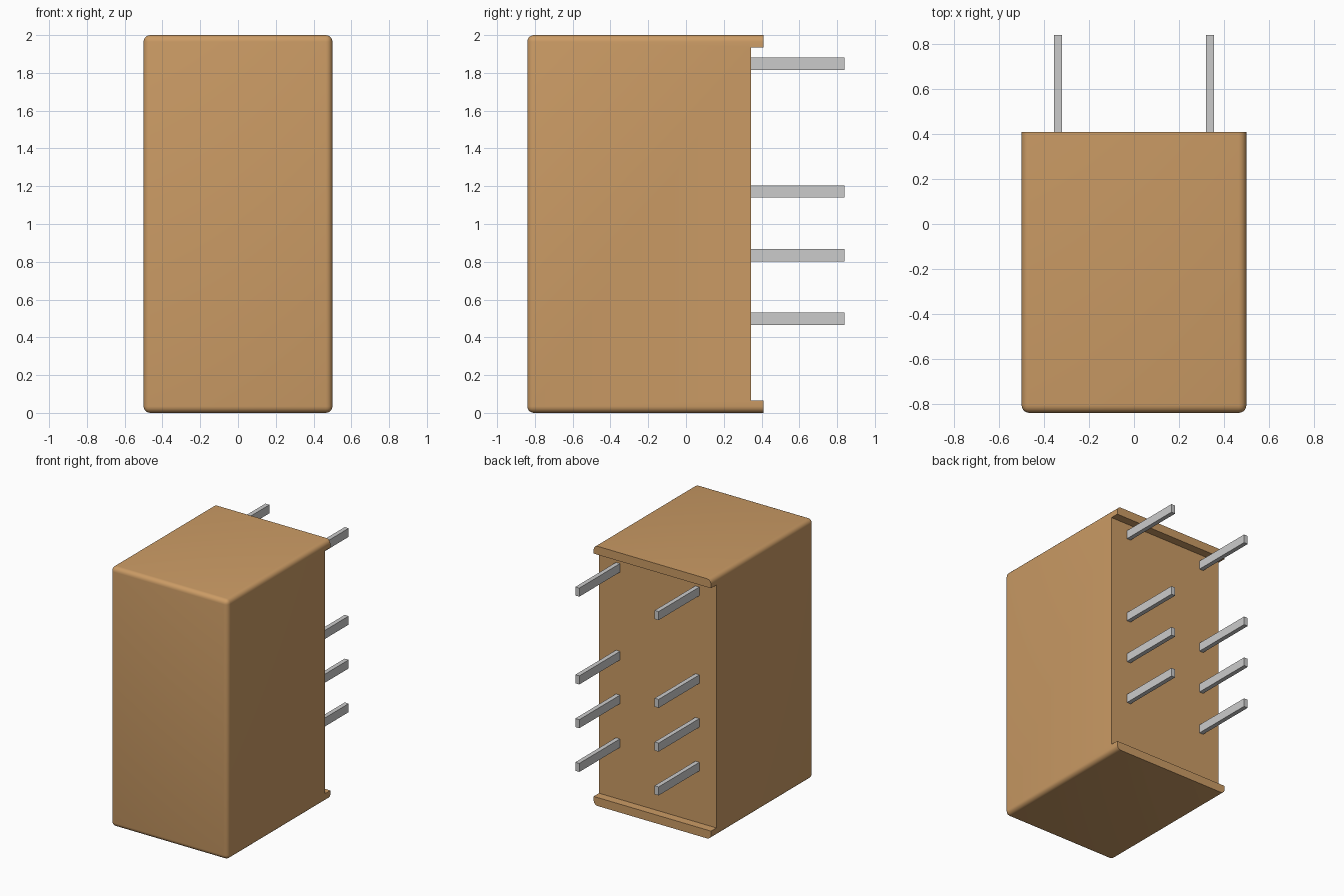
import bpy, bmesh
from mathutils import Vector

if "Cube" in bpy.data.objects:
    bpy.data.objects.remove(bpy.data.objects["Cube"])


def box(name, lo, hi, color=None):
    """Axis-aligned box between two corners."""
    lo, hi = Vector(lo), Vector(hi)
    bm = bmesh.new()
    bmesh.ops.create_cube(bm, size=1)
    for v in bm.verts:
        v.co = Vector([(v.co[i] + 0.5) * (hi[i] - lo[i]) + lo[i] for i in range(3)])
    mesh = bpy.data.meshes.new(name)
    bm.to_mesh(mesh)
    bm.free()
    ob = bpy.data.objects.new(name, mesh)
    bpy.context.collection.objects.link(ob)
    if color:
        mat = bpy.data.materials.new(name + "_color")
        mat.diffuse_color = color
        mat.use_nodes = True
        mat.node_tree.nodes["Principled BSDF"].inputs["Base Color"].default_value = mat.diffuse_color
        mesh.materials.append(mat)
    return ob


BACK, LIP, END = 0.345, 0.41, 0.84

# Housing: rounded everywhere except around the open back rim
body = box("housing", (-0.5, -END, 0), (0.5, LIP, 2), (0.60, 0.33, 0.13, 1))
bm = bmesh.new()
bm.from_mesh(body.data)
edges = [e for e in bm.edges if min(v.co.y for v in e.verts) < 0]
bmesh.ops.bevel(bm, geom=edges, offset=0.035, offset_type='OFFSET', segments=5,
                profile=0.5, affect='EDGES', clamp_overlap=True)
bm.to_mesh(body.data)
bm.free()

# Recess across the back, leaving a lip at the top and bottom
cutter = box("recess_cutter", (-0.7, BACK, 0.065), (0.7, 0.7, 1.935))
cutter.hide_render = True
mod = body.modifiers.new("recess", 'BOOLEAN')
mod.operation, mod.solver, mod.object = 'DIFFERENCE', 'EXACT', cutter
bpy.context.view_layer.objects.active = body
body.select_set(True)
bpy.ops.object.modifier_apply(modifier=mod.name)
bpy.data.objects.remove(cutter)
bpy.ops.object.shade_smooth_by_angle()

# Two columns of flat contact pins
for side, sx in (("left", -1), ("right", 1)):
    for n, z in enumerate((0.498, 0.835, 1.172, 1.848), 1):
        x = sx * 0.338
        box(f"{side}_pin_{n}", (x - 0.017, BACK - 0.02, z - 0.033),
            (x + 0.017, END, z + 0.033), (0.6, 0.6, 0.58, 1))
